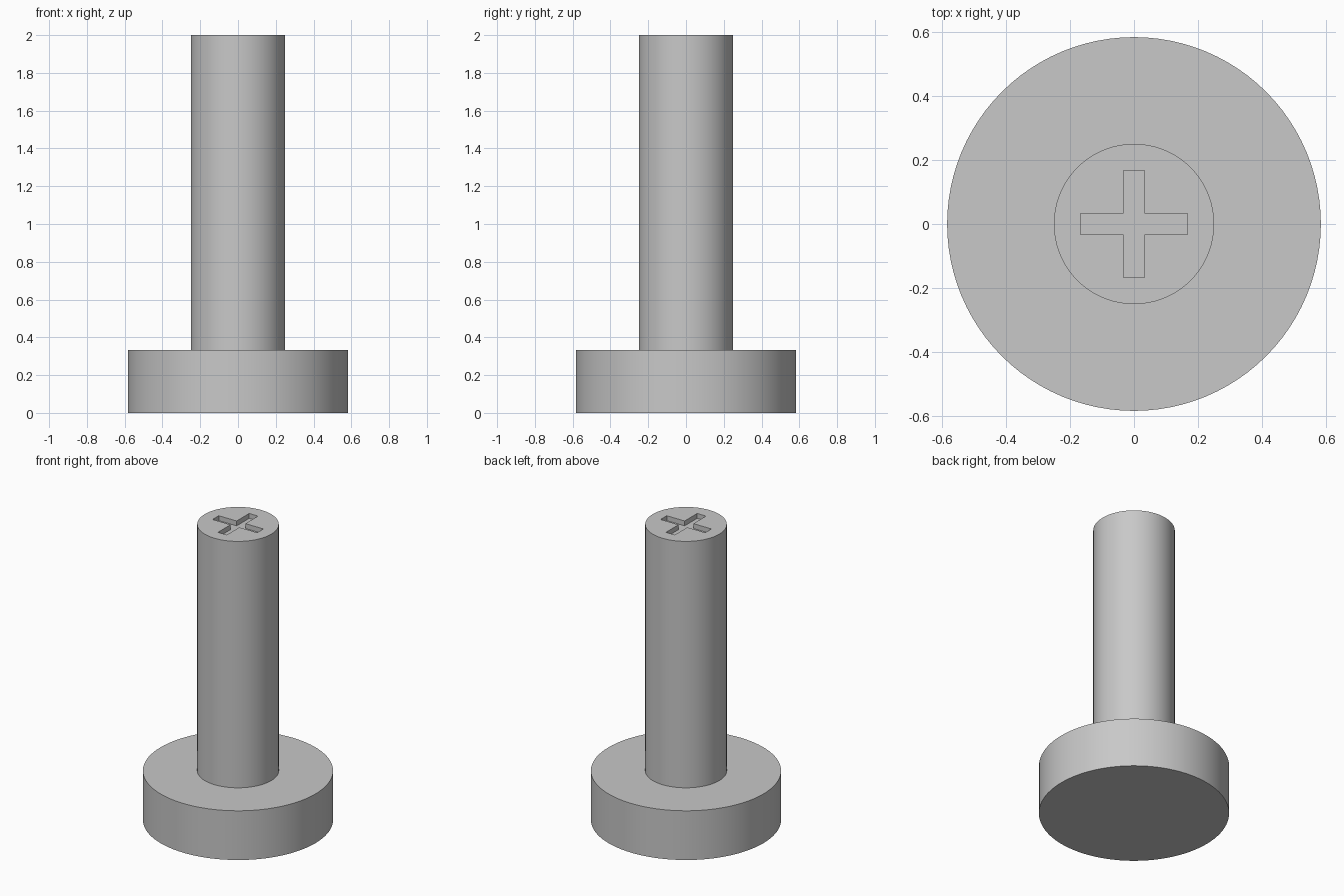
import bpy
import bmesh
from mathutils import Vector

cube = bpy.data.objects.get("Cube")
if cube:
    bpy.data.objects.remove(cube, do_unlink=True)

FLANGE_RADIUS, FLANGE_TOP = 0.583, 0.333
SHAFT_RADIUS, TOP = 0.25, 2.0
SLOT_REACH, SLOT_HALF, SLOT_DEPTH = 0.167, 0.033, 0.033

grey = bpy.data.materials.new("plain grey")
grey.use_nodes = True
colour = (0.58, 0.58, 0.58, 1)
grey.diffuse_color = colour
grey.node_tree.nodes["Principled BSDF"].inputs["Base Color"].default_value = colour


def add_object(name, bm):
    bmesh.ops.recalc_face_normals(bm, faces=bm.faces)
    mesh = bpy.data.meshes.new(name)
    bm.to_mesh(mesh)
    bm.free()
    mesh.materials.append(grey)
    obj = bpy.data.objects.new(name, mesh)
    bpy.context.collection.objects.link(obj)
    return obj


def extrude(bm, face, height, scale=1.0):
    """Extrude a horizontal face upwards, scaling it about the z axis."""
    new = bmesh.ops.extrude_face_region(bm, geom=[face])["geom"]
    cap = next(g for g in new if isinstance(g, bmesh.types.BMFace))
    for v in cap.verts:
        v.co = Vector((v.co.x * scale, v.co.y * scale, v.co.z + height))
    return cap


# Wide round flange with the shaft rising from its centre
bm = bmesh.new()
bmesh.ops.create_circle(bm, cap_ends=True, segments=96, radius=FLANGE_RADIUS)
bottom = bm.faces[:][0]
cap = extrude(bm, bottom, FLANGE_TOP)
# The extruded region leaves no floor behind, so close it when missing
open_edges = [e for e in bm.edges if e.is_boundary]
if open_edges:
    bmesh.ops.holes_fill(bm, edges=open_edges, sides=0)
cap = extrude(bm, cap, 0, SHAFT_RADIUS / FLANGE_RADIUS)
extrude(bm, cap, TOP - FLANGE_TOP)
pin = add_object("flanged_pin", bm)

# Plus-shaped cutter for the recess in the shaft's top
a, b = SLOT_REACH, SLOT_HALF
corner = [(a, -b), (a, b), (b, b)]
outline = []
for turn in range(4):
    outline += corner
    corner = [(-y, x) for x, y in corner]
bm = bmesh.new()
plus = bm.faces.new([bm.verts.new((x, y, TOP - SLOT_DEPTH)) for x, y in outline])
extrude(bm, plus, SLOT_DEPTH * 3)
open_edges = [e for e in bm.edges if e.is_boundary]
if open_edges:
    bmesh.ops.holes_fill(bm, edges=open_edges, sides=0)
cutter = add_object("cross_cutter", bm)
cutter.hide_render = True

# Cut the recess, then remove the cutter
bpy.ops.object.select_all(action="DESELECT")
pin.select_set(True)
bpy.context.view_layer.objects.active = pin
cut = pin.modifiers.new("cross_recess", "BOOLEAN")
cut.operation = "DIFFERENCE"
cut.solver = "EXACT"
cut.object = cutter
bpy.ops.object.modifier_apply(modifier=cut.name)
bpy.data.objects.remove(cutter, do_unlink=True)

bpy.ops.object.shade_smooth_by_angle()
